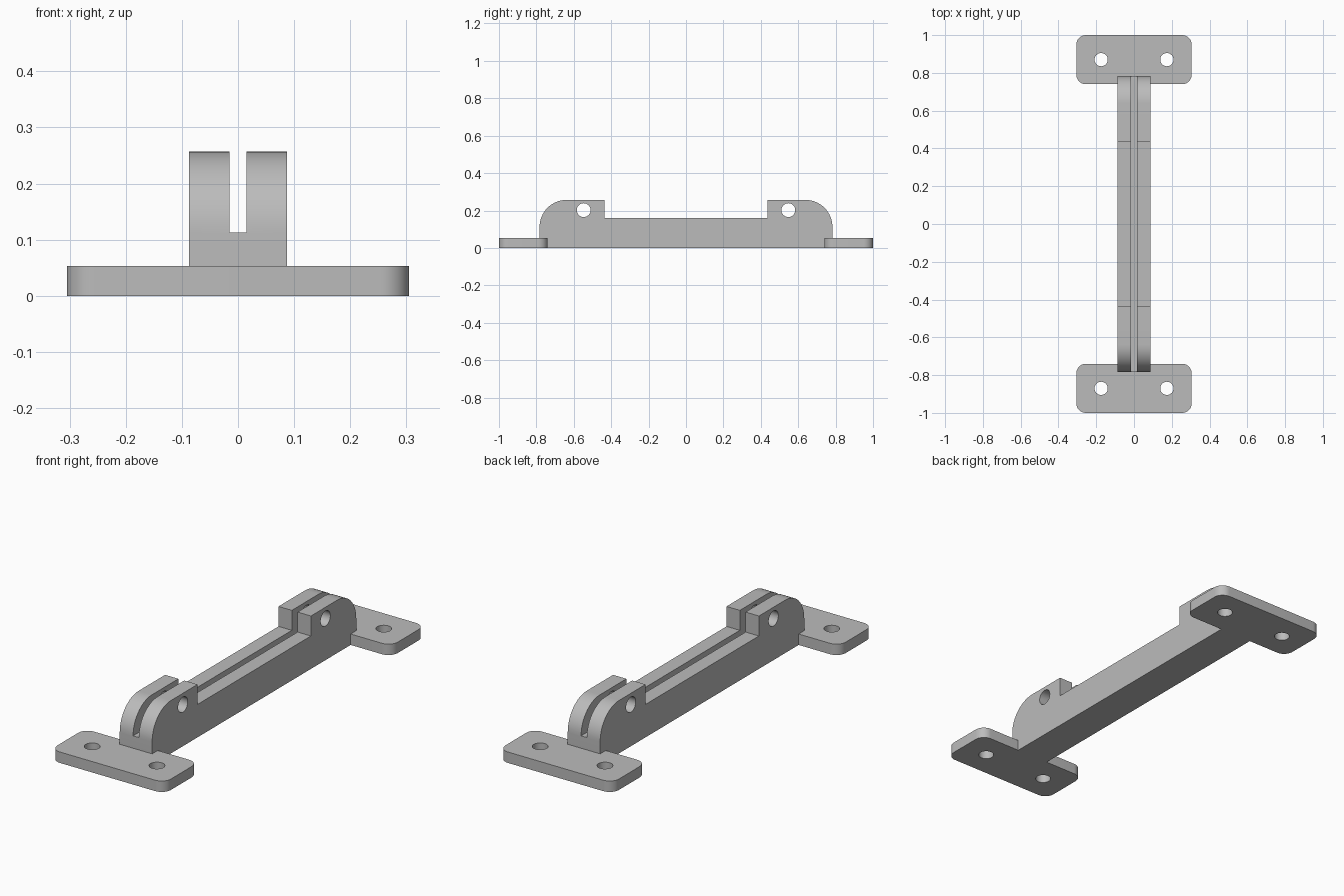
import bpy, bmesh
from math import sin, cos, pi
from mathutils import Vector

cube = bpy.data.objects.get("Cube")
if cube:
    bpy.data.objects.remove(cube, do_unlink=True)

grey = bpy.data.materials.new("plain grey")
grey.use_nodes = True
grey.diffuse_color = (0.5, 0.5, 0.5, 1)
grey.node_tree.nodes["Principled BSDF"].inputs["Base Color"].default_value = (0.5, 0.5, 0.5, 1)


def arc(cx, cy, r, start, end, n=12):
    """Points on a circular arc, angles in units of pi."""
    return [(cx + r * cos(pi * (start + (end - start) * i / n)),
             cy + r * sin(pi * (start + (end - start) * i / n))) for i in range(n + 1)]


def extrude(name, outline, place, depth):
    """Solid made by sweeping a closed outline along a depth vector."""
    bm = bmesh.new()
    face = bm.faces.new([bm.verts.new(place(u, v)) for u, v in outline])
    swept = bmesh.ops.extrude_face_region(bm, geom=[face])["geom"]
    bmesh.ops.translate(bm, vec=Vector(depth),
                        verts=[e for e in swept if isinstance(e, bmesh.types.BMVert)])
    bmesh.ops.recalc_face_normals(bm, faces=bm.faces[:])
    mesh = bpy.data.meshes.new(name)
    bm.to_mesh(mesh)
    bm.free()
    mesh.materials.append(grey)
    obj = bpy.data.objects.new(name, mesh)
    bpy.context.collection.objects.link(obj)
    return obj


def combine(target, tool, operation):
    """Apply a boolean and remove the tool object."""
    bpy.context.view_layer.objects.active = target
    mod = target.modifiers.new("boolean", "BOOLEAN")
    mod.operation, mod.solver, mod.object = operation, "EXACT", tool
    bpy.ops.object.modifier_apply(modifier=mod.name)
    bpy.data.objects.remove(tool, do_unlink=True)


def hole(r, cx, cy, place, depth):
    circle = arc(cx, cy, r, 0, 2, 32)[:-1]
    combine(bracket, extrude("hole_cutter", circle, place, depth), "DIFFERENCE")


# Beam with a raised, rounded lug at each end
half_w, end, top, r = 0.087, 0.783, 0.257, 0.145
half = [(end, 0)] + arc(end - r, top - r, r, 0, 0.5, 16) + [(0.435, top), (0.435, 0.16)]
profile = half + [(-y, z) for y, z in reversed(half)]
bracket = extrude("slotted_bracket", profile, lambda y, z: (-half_w, y, z), (2 * half_w, 0, 0))

# Mounting plates with rounded corners
px, py, pr, thick = 0.305, 0.13, 0.05, 0.053
for side in (-1, 1):
    cy = side * 0.87
    outline = []
    for i, (sx, sy) in enumerate([(1, 1), (-1, 1), (-1, -1), (1, -1)]):
        outline += arc(sx * (px - pr), cy + sy * (py - pr), pr, i / 2, i / 2 + 0.5)
    plate = extrude("plate", outline, lambda x, y: (x, y, 0), (0, 0, thick))
    combine(bracket, plate, "UNION")

# Long slot down the middle
slot = [(-0.0155, 0.113), (0.0155, 0.113), (0.0155, 0.4), (-0.0155, 0.4)]
combine(bracket, extrude("slot_cutter", slot, lambda x, z: (x, -0.9, z), (0, 1.8, 0)),
        "DIFFERENCE")

# Pin holes through the lugs and screw holes through the plates
for side in (-1, 1):
    hole(0.037, side * 0.547, 0.202, lambda y, z: (-0.2, y, z), (0.4, 0, 0))
    for sx in (-1, 1):
        hole(0.035, sx * 0.174, side * 0.87, lambda x, y: (x, y, -0.1), (0, 0, 0.3))

# Smooth the curved walls, keep edges sharp
bpy.ops.object.select_all(action="DESELECT")
bracket.select_set(True)
bpy.context.view_layer.objects.active = bracket
bpy.ops.object.shade_smooth_by_angle(angle=pi / 6)
